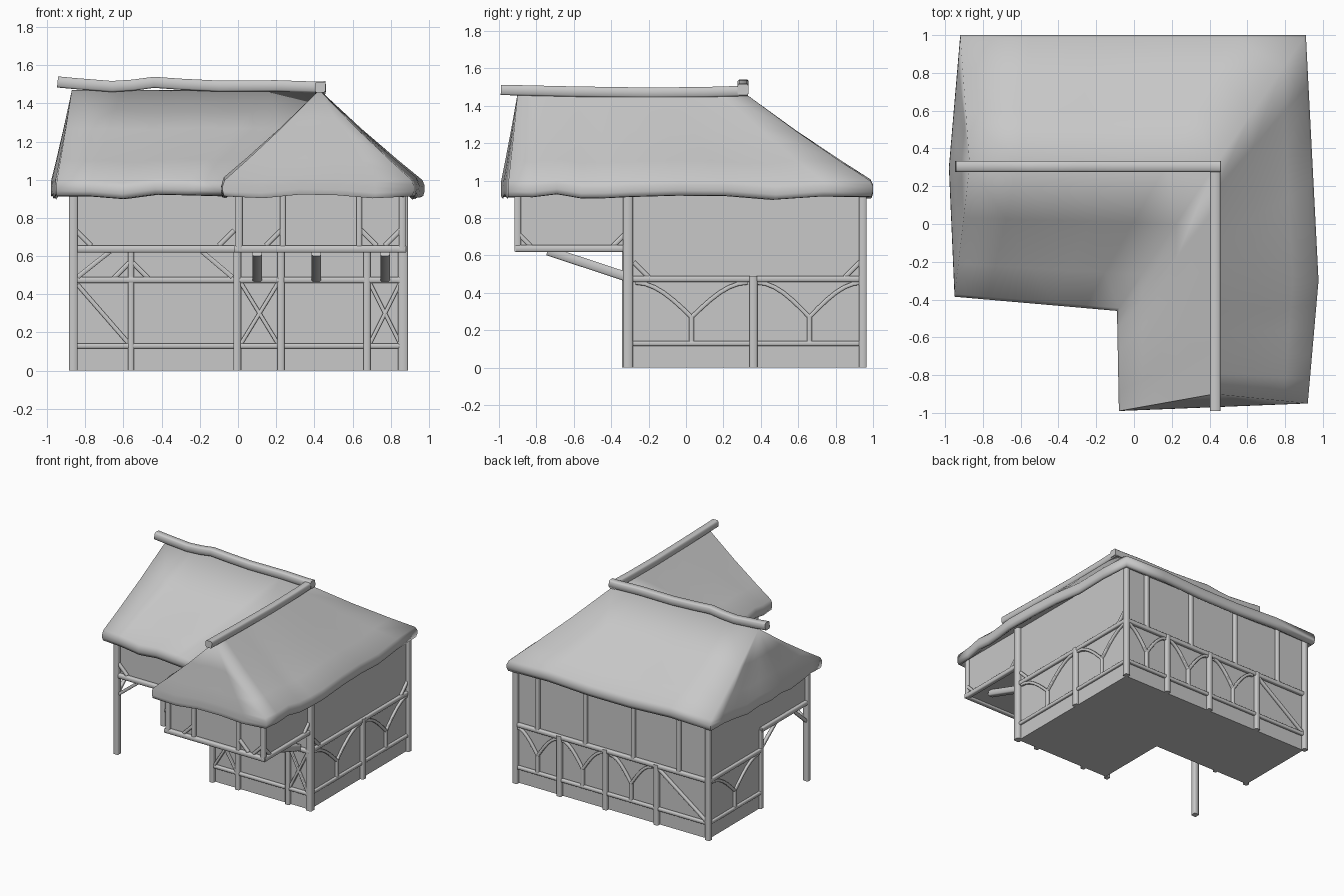
import bpy, bmesh, math
from mathutils import Vector as V

if "Cube" in bpy.data.objects:
    bpy.data.objects.remove(bpy.data.objects["Cube"])

mat = bpy.data.materials.new("plain grey")
mat.diffuse_color = (0.58, 0.58, 0.58, 1)
mat.use_nodes = True
mat.node_tree.nodes["Principled BSDF"].inputs["Base Color"].default_value = mat.diffuse_color


def finish(name, bm, angle):
    bmesh.ops.recalc_face_normals(bm, faces=bm.faces)
    me = bpy.data.meshes.new(name)
    bm.to_mesh(me)
    bm.free()
    ob = bpy.data.objects.new(name, me)
    bpy.context.collection.objects.link(ob)
    me.materials.append(mat)
    bpy.ops.object.select_all(action='DESELECT')
    ob.select_set(True)
    bpy.context.view_layer.objects.active = ob
    bpy.ops.object.shade_smooth_by_angle(angle=math.radians(angle))
    return ob


def loft(bm, rings, closed_caps=True):
    n = len(rings[0])
    vs = [[bm.verts.new(p) for p in r] for r in rings]
    for a, b in zip(vs, vs[1:]):
        for i in range(n):
            j = (i + 1) % n
            bm.faces.new((a[i], a[j], b[j], b[i]))
    bm.faces.new(vs[0])
    if closed_caps:
        bm.faces.new(vs[-1])


def sweep(bm, pts, w):
    """Chamfered square timber following a path."""
    pts = [V(p) for p in pts]
    d = pts[-1] - pts[0]
    k = min(range(3), key=lambda i: abs(d[i]))
    n = V([1.0 if i == k else 0.0 for i in range(3)])
    h, c = w / 2, w * 0.36
    sec = [(h, -c), (h, c), (c, h), (-c, h), (-h, c), (-h, -c), (-c, -h), (c, -h)]
    rings = []
    for i, p in enumerate(pts):
        t = (pts[min(i + 1, len(pts) - 1)] - pts[max(i - 1, 0)]).normalized()
        u = t.cross(n).normalized()
        rings.append([p + u * a + n * b for a, b in sec])
    loft(bm, rings)


def timbers(name, paths):
    bm = bmesh.new()
    for pts, w in paths:
        sweep(bm, pts, w)
    return finish(name, bm, 50)


def prism(name, outline, z0, z1):
    bm = bmesh.new()
    loft(bm, [[V((x, y, z)) for x, y in outline] for z in (z0, z1)])
    return finish(name, bm, 30)


# Facades: (along, z) -> point in space
def front(u, z): return (u, -0.32, z)
def jetty(u, z): return (u, -0.90, z)
def recess(u, z): return (u, 0.275, z)
def back(u, z): return (u, 0.945, z)
def right(u, z): return (0.865, u, z)
def left(u, z): return (-0.865, u, z)
def inner(u, z): return (0.01, u, z)


def line(f, a, b, w): return ([f(*a), f(*b)], w)
def beam(f, u0, u1, z, w=0.032): return line(f, (u0, z), (u1, z), w)
def post(f, u, z0, z1, w=0.036): return line(f, (u, z0), (u, z1), w)


def forked_brace(f, u, d):
    out = [post(f, u, 0.13, 0.275, 0.026)]
    for s in (-1, 1):
        out.append(([f(u + s * d * t / 6, 0.27 + 0.185 * math.sin(t / 6 * math.pi / 2))
                     for t in range(7)], 0.022))
    return out


def knee(f, u, s, z, r=0.08):
    return line(f, (u, z + r), (u + s * r, z), 0.024)


# Plaster walls: L-shaped ground floor and overhanging upper floor
prism("ground_floor_walls", [(-.86, .935), (.86, .935), (.86, -.31), (.015, -.31),
                             (.015, .28), (-.86, .28)], 0, 0.64)
prism("upper_floor_walls", [(-.86, .935), (.86, .935), (.86, -.89), (.015, -.89),
                            (.015, -.31), (-.86, -.31)], 0.635, 0.96)

# Corner posts
timbers("corner_posts", [
    post(back, -.865, 0, .95, .042), post(back, .865, 0, .95, .042),
    post(right, -.31, 0, .95, .052), post(front, -.862, 0, .95, .045),
    post(front, -.005, 0, .64), post(recess, -.86, 0, .64),
    post(jetty, .005, .63, .95), post(jetty, .86, .63, .95)])

# Front timbers: ground floor of the wing, with crossed braces
t = [beam(front, 0, .87, .475), beam(front, 0, .87, .13, .026)]
t += [post(front, x, 0, .63) for x in (.225, .675)]
for a, b in ((.015, .21), (.69, .85)):
    t += [line(front, (a, .14), (b, .46), .02), line(front, (a, .46), (b, .14), .02)]
timbers("front_wing_frame", t)

# Overhanging front room frame and struts
t = [beam(jetty, -.02, .88, .637, .036), beam(inner, -.91, -.31, .637, .036),
     beam(right, -.91, -.31, .637, .036)]
t += [post(jetty, x, .64, .95, .03) for x in (.235, .635)]
t += [knee(jetty, .225, -1, .655), knee(jetty, .645, 1, .655), knee(jetty, .85, -1, .655),
      knee(right, -.33, -1, .65, .06), knee(right, -.89, 1, .65, .06)]
t += [([(x, -.33, .49), (x, -.74, .625)], .05) for x in (.1, .41, .77)]
timbers("front_overhang_frame", t)

# Left porch frame and the wall behind it
t = [beam(front, -.88, 0, .637, .036), beam(left, -.31, .28, .637, .036),
     knee(front, -.85, 1, .655), knee(front, -.02, -1, .655),
     line(front, (-.84, .49), (-.67, .625), .024), line(front, (-.03, .49), (-.19, .625), .024),
     line(left, (.28, .48), (.08, .63), .024), line(left, (-.3, .49), (-.14, .63), .024),
     beam(recess, -.86, 0, .475), beam(recess, -.86, 0, .13, .026),
     beam(inner, -.31, .28, .475), beam(inner, -.31, .28, .13, .026),
     post(recess, -.56, 0, .63, .03), line(recess, (-.84, .45), (-.57, .14), .022),
     knee(recess, -.55, 1, .485), knee(recess, -.57, -1, .485)]
timbers("porch_frame", t)

# Right side frame
t = [beam(right, -.29, .94, .475), beam(right, -.29, .94, .13, .026),
     post(right, .36, 0, .49, .042), knee(right, -.28, 1, .485), knee(right, .93, -1, .485)]
t += forked_brace(right, .03, .3) + forked_brace(right, .66, .28)
timbers("right_frame", t)

# Back frame
t = [beam(back, -.87, .87, .475), beam(back, -.87, .87, .13, .026),
     line(back, (-.41, .46), (-.85, .14), .024)]
t += [post(back, x, 0, .49, .04) for x in (-.4, .06, .47)]
t += [post(back, x, .48, .95, .032) for x in (-.6, -.19, .24, .67)]
for x in (-.17, .265, .67):
    t += forked_brace(back, x, .19)
timbers("back_frame", t)

# Left side frame
timbers("left_frame", [beam(left, .28, .94, .475), beam(left, .28, .94, .13, .026)]
        + forked_brace(left, .61, .3))

# Thatched roof: each eave point is swept up to its point on the ridge
R0, R1, R2 = V((-.87, .31)), V((.43, .31)), V((.425, -.9))
corners = [((-.92, 1), R0), ((.91, 1), R1), ((.977, -.3), R1.lerp(R2, .55)), ((.92, -.95), R2),
           ((-.08, -.99), R2), ((-.09, -.46), R1), ((-.95, -.385), R0), ((-.98, .3), R0)]
STEPS = 5
eave = []
for i, (a, ra) in enumerate(corners):
    b, rb = corners[(i + 1) % len(corners)]
    for k in range(STEPS):
        f = k / STEPS
        wave = 0.016 * math.sin(f * math.tau * 1.5 + i) * math.sin(f * math.pi)
        eave.append((V(a).lerp(V(b), f), ra.lerp(rb, f), wave))
profile = [(.13, .95, 0), (.05, .912, 1), (.012, .915, 1), (0, .94, 1), (0, .97, 1), (.02, .998, 1)]
profile += [(s, .99 + .48 * s - .012 * math.sin(s * math.pi), 1 - s) for s in (.25, .6, 1)]
bm = bmesh.new()
loft(bm, [[(*e.lerp(r, s), z + w * k) for e, r, w in eave] for s, z, k in profile], False)
bmesh.ops.remove_doubles(bm, verts=bm.verts, dist=0.0005)
finish("thatched_roof", bm, 85)

# Ridge logs
main = [(-.945, 1.512), (-.85, 1.503), (-.66, 1.488), (-.55, 1.495), (-.44, 1.51),
        (-.3, 1.5), (-.1, 1.49), (.2, 1.492), (.4, 1.485), (.46, 1.487)]
timbers("main_ridge_log", [([(x, .305, z) for x, z in main], .058)])
wing = [(-.99, 1.485), (-.6, 1.476), (-.2, 1.47), (.1, 1.473), (.33, 1.48)]
timbers("wing_ridge_log", [([(.43, y, z) for y, z in wing], .055)])
